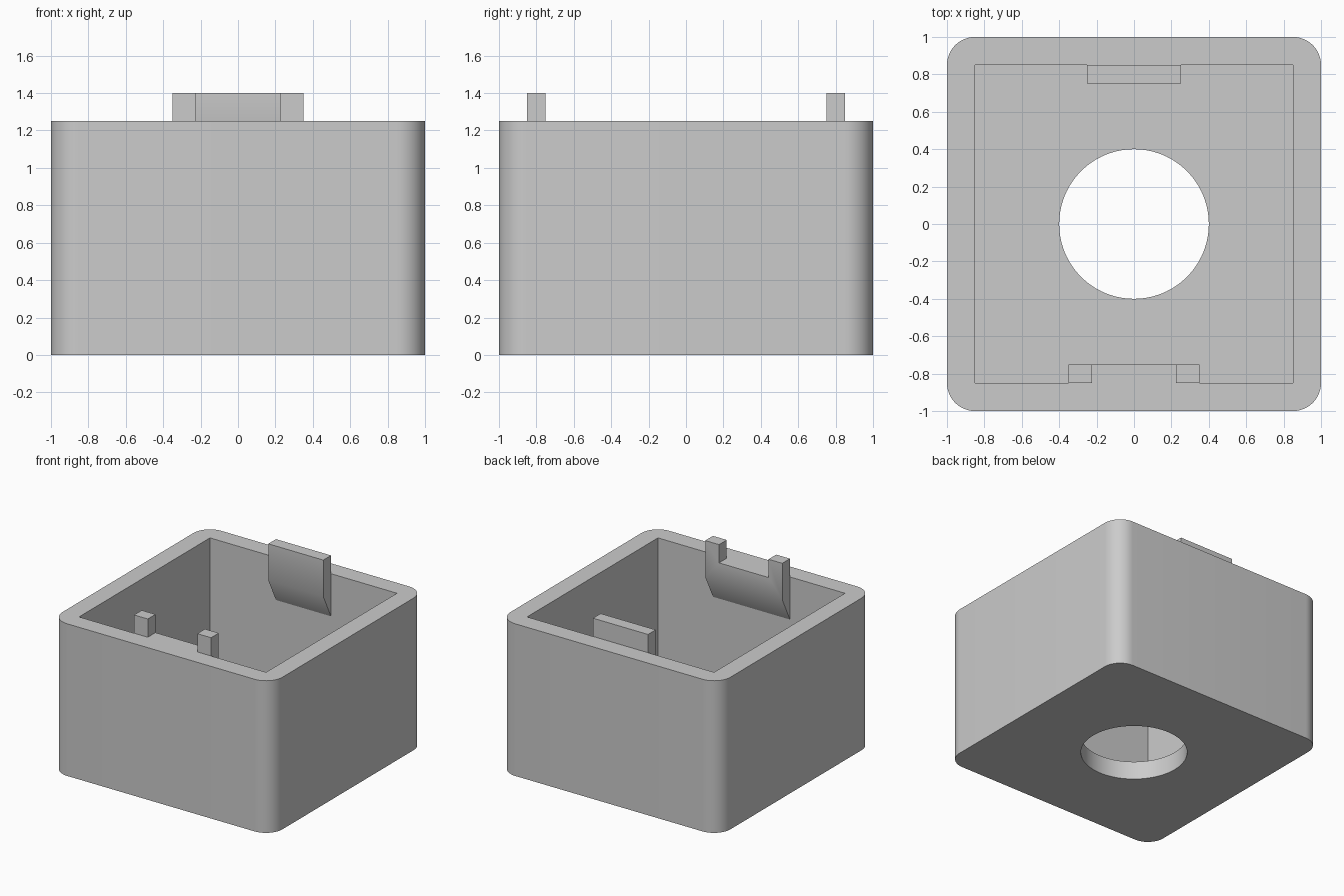
import bpy
import bmesh
from math import radians

cube = bpy.data.objects.get("Cube")
if cube:
    bpy.data.objects.remove(cube, do_unlink=True)

HALF, HEIGHT, WALL = 1.0, 1.25, 0.15
INNER = HALF - WALL
CLIP_TOP, CLIP_DEPTH = 1.4, 0.1

grey = bpy.data.materials.new("light grey")
grey.use_nodes = True
colour = (0.6, 0.6, 0.6, 1)
grey.diffuse_color = colour
grey.node_tree.nodes["Principled BSDF"].inputs["Base Color"].default_value = colour


def add_object(name, bm):
    bmesh.ops.recalc_face_normals(bm, faces=bm.faces)
    mesh = bpy.data.meshes.new(name)
    bm.to_mesh(mesh)
    bm.free()
    mesh.materials.append(grey)
    obj = bpy.data.objects.new(name, mesh)
    bpy.context.collection.objects.link(obj)
    return obj


def box(name, x, y, z, radius=0):
    """Box from (min, max) ranges, with optional rounded upright edges."""
    bm = bmesh.new()
    bmesh.ops.create_cube(bm, size=1)
    for v in bm.verts:
        v.co = [lo + (c + 0.5) * (hi - lo) for c, (lo, hi) in zip(v.co, (x, y, z))]
    if radius:
        upright = [e for e in bm.edges
                   if abs(e.verts[0].co.z - e.verts[1].co.z) > 0.01]
        bmesh.ops.bevel(bm, geom=upright, offset=radius, segments=12,
                        profile=0.5, affect='EDGES')
    return add_object(name, bm)


def activate(obj):
    bpy.ops.object.select_all(action='DESELECT')
    obj.select_set(True)
    bpy.context.view_layer.objects.active = obj


def cut(obj, cutter):
    mod = obj.modifiers.new("cut", 'BOOLEAN')
    mod.operation = 'DIFFERENCE'
    mod.solver = 'EXACT'
    mod.object = cutter
    activate(obj)
    bpy.ops.object.modifier_apply(modifier=mod.name)
    bpy.data.objects.remove(cutter, do_unlink=True)


def smooth(obj):
    activate(obj)
    bpy.ops.object.shade_smooth_by_angle(angle=radians(30))


def clip(name, half_width, side):
    """Upright tab on an inner wall, tapering into the wall at its foot."""
    wall, face = side * INNER, side * (INNER - CLIP_DEPTH)
    profile = [(wall, CLIP_TOP), (face, CLIP_TOP), (face, 1.1), (wall, 0.9)]
    bm = bmesh.new()
    base = bm.faces.new([bm.verts.new((-half_width, y, z)) for y, z in profile])
    new = bmesh.ops.extrude_face_region(bm, geom=[base])["geom"]
    bmesh.ops.translate(bm, vec=(2 * half_width, 0, 0),
                        verts=[g for g in new if isinstance(g, bmesh.types.BMVert)])
    return add_object(name, bm)


# Open box with rounded outer corners and a square cavity
body = box("box_body", (-HALF, HALF), (-HALF, HALF), (0, HEIGHT), radius=0.15)
cut(body, box("cavity", (-INNER, INNER), (-INNER, INNER), (WALL, 2)))

# Round hole through the floor
bm = bmesh.new()
bmesh.ops.create_cone(bm, cap_ends=True, segments=96, radius1=0.4, radius2=0.4, depth=1)
cut(body, add_object("floor_hole", bm))
smooth(body)

# Plain clip at the back
smooth(clip("back_clip", 0.25, 1))

# Wider clip at the front, notched down to the rim
front = clip("front_clip", 0.35, -1)
cut(front, box("notch", (-0.225, 0.225), (-1, -0.6), (HEIGHT, 2)))
smooth(front)
